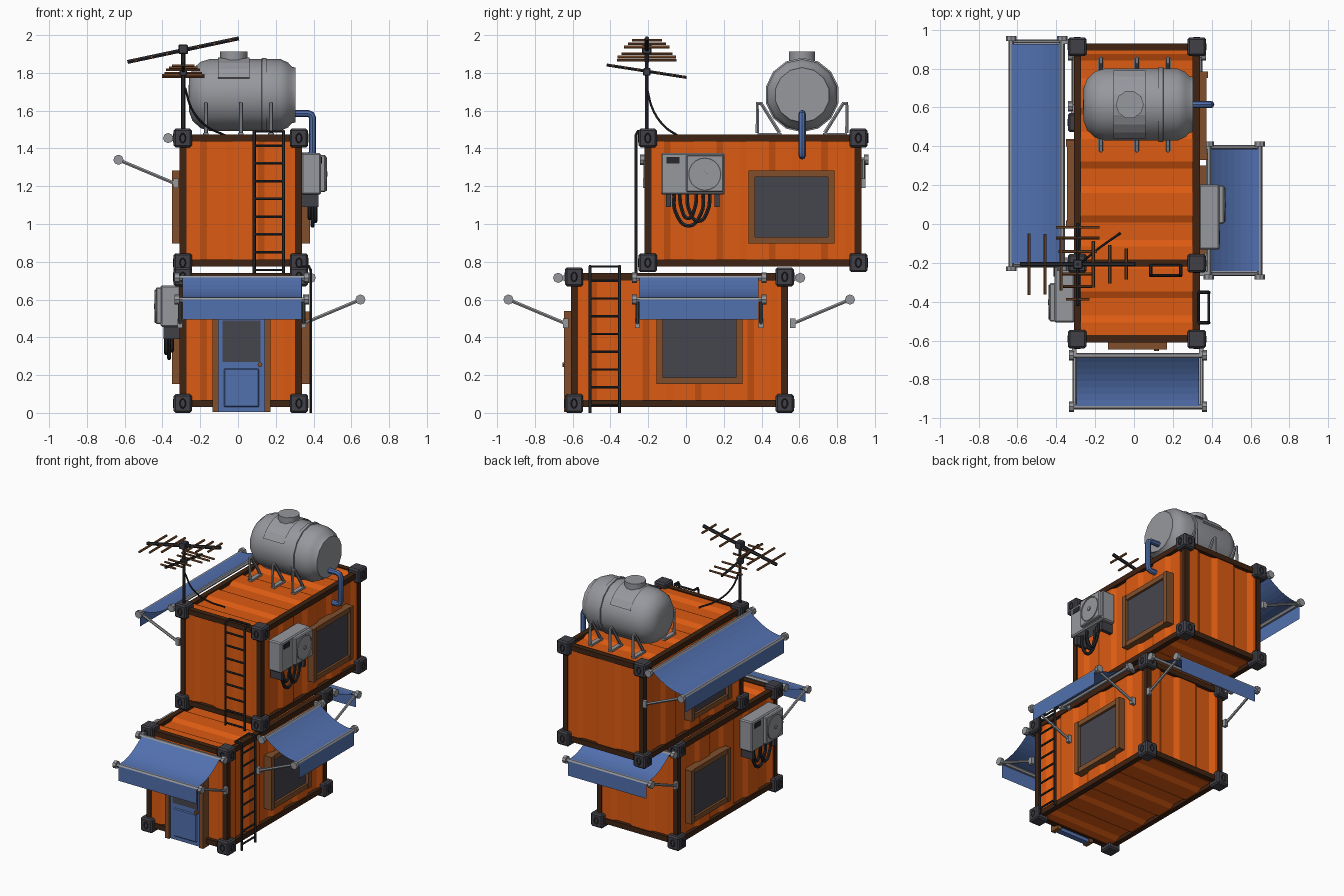
import bpy, bmesh, math
from mathutils import Matrix, Vector

if "Cube" in bpy.data.objects:
    bpy.data.objects.remove(bpy.data.objects["Cube"])

def mat(name, *c):
    m = bpy.data.materials.new(name)
    m.diffuse_color = (*c, 1)
    m.use_nodes = True
    m.node_tree.nodes["Principled BSDF"].inputs["Base Color"].default_value = m.diffuse_color
    return m

ORANGE = mat("orange_paint", 0.72, 0.105, 0.006)
RAIL = mat("dark_brown_steel", 0.05, 0.017, 0.006)
WOOD = mat("brown_trim", 0.22, 0.078, 0.025)
DARK = mat("dark_steel", 0.05, 0.05, 0.062)
BLACK = mat("near_black", 0.022, 0.022, 0.027)
GREY = mat("grey_metal", 0.31, 0.315, 0.34)
BLUE = mat("blue", 0.085, 0.165, 0.43)
GLASS = mat("dark_glass", 0.06, 0.06, 0.075)

F = Matrix()  # current placement frame: local x = along wall, local -y = outwards

def frame(x=0, y=0, z=0, deg=0):
    global F
    F = Matrix.Translation((x, y, z)) @ Matrix.Rotation(math.radians(deg), 4, 'Z')

def add(name, me, m, smooth=None):
    me.transform(F)
    me.materials.clear()
    me.materials.append(m)
    for p in me.polygons:
        p.material_index = 0
        p.use_smooth = False
    ob = bpy.data.objects.new(name, me)
    bpy.context.collection.objects.link(ob)
    if smooth:
        bpy.ops.object.select_all(action='DESELECT')
        ob.select_set(True)
        bpy.context.view_layer.objects.active = ob
        bpy.ops.object.shade_smooth_by_angle(angle=math.radians(smooth))
    return ob

def from_bm(name, bm, m, smooth=None):
    me = bpy.data.meshes.new(name)
    bm.to_mesh(me)
    bm.free()
    return add(name, me, m, smooth)

def box(name, lo, hi, m, bevel=0):
    lo, hi = Vector(lo), Vector(hi)
    bm = bmesh.new()
    bmesh.ops.create_cube(bm, size=1)
    bmesh.ops.scale(bm, vec=hi - lo, verts=bm.verts)
    bmesh.ops.translate(bm, vec=(lo + hi) / 2, verts=bm.verts)
    if bevel:
        bmesh.ops.bevel(bm, geom=bm.edges[:], offset=bevel, segments=1, affect='EDGES')
    return from_bm(name, bm, m)

def tube(name, pts, r, m, res=1, curved=False, cyclic=False):
    cu = bpy.data.curves.new(name, 'CURVE')
    cu.dimensions, cu.bevel_depth, cu.bevel_resolution = '3D', r, res
    cu.use_fill_caps, cu.resolution_u = True, 6
    if curved:
        sp = cu.splines.new('BEZIER')
        sp.bezier_points.add(len(pts) - 1)
        for b, p in zip(sp.bezier_points, pts):
            b.co = p
            b.handle_left_type = b.handle_right_type = 'AUTO'
    else:
        sp = cu.splines.new('POLY')
        sp.points.add(len(pts) - 1)
        for b, p in zip(sp.points, pts):
            b.co = (*p, 1)
    sp.use_cyclic_u = cyclic
    tmp = bpy.data.objects.new("tmp", cu)
    me = bpy.data.meshes.new_from_object(tmp)
    bpy.data.objects.remove(tmp)
    return add(name, me, m, 40)

def strip(name, pts, vec, m):
    """Sheet: a profile swept along a vector."""
    bm = bmesh.new()
    a = [bm.verts.new(p) for p in pts]
    b = [bm.verts.new(Vector(p) + Vector(vec)) for p in pts]
    for i in range(len(pts) - 1):
        bm.faces.new((a[i], a[i + 1], b[i + 1], b[i]))
    return from_bm(name, bm, m)

def panel(name, c, u, v, L, H, n, d=0.018):
    """Corrugated sheet centred on c, facing u x v."""
    c, u, v = Vector(c), Vector(u), Vector(v)
    w, p, prof = u.cross(v), L / n, []
    for i in range(n):
        s = i * p
        prof += [(s, 0), (s + .3 * p, 0), (s + .3 * p + .035, -d), (s + .75 * p, -d), (s + .75 * p + .035, 0)]
    prof.append((L, 0))
    strip(name, [c + u * (s - L / 2) + w * e - v * H / 2 for s, e in prof], v * H, ORANGE)

# Containers: corner castings, rails, corrugated panels
CX, HX = 0.015, 0.325
def container(tag, cy, z0, z1):
    frame(CX, cy, 0)
    hy, t, zm, h = 0.575, 0.038, (z0 + z1) / 2, z1 - z0
    a, b = z0 + .03, z1 - .03
    for sx in (-1, 1):
        for sy in (-1, 1):
            for zc in (z0 + .05, z1 - .05):
                x, y = sx * (HX - .0175), sy * (hy - .0175)
                box(tag + "_corner_casting", (x - .048, y - .048, zc - .05), (x + .048, y + .048, zc + .05), DARK, .01)
                for nx, ny in ((sx, 0), (0, sy)):   # oval lifting holes
                    o = Vector((x + nx * .047, y + ny * .047, zc))
                    q = Vector((ny, nx, 0))
                    ring = [o + q * .015 * math.cos(k * math.pi / 5) + Vector((0, 0, .024 * math.sin(k * math.pi / 5))) for k in range(10)]
                    tube(tag + "_casting_hole_rim", ring, .004, BLACK, 0, cyclic=True)
            x, y = sx * HX, sy * hy
            box(tag + "_post", (min(x, x - sx * t), min(y, y - sy * t), a), (max(x, x - sx * t), max(y, y - sy * t), b), RAIL)
    for z in (a, b - t):
        for s in (-1, 1):
            x, y = s * HX, s * hy
            box(tag + "_side_rail", (min(x, x - s * t), -hy, z), (max(x, x - s * t), hy, z + t), RAIL)
            box(tag + "_end_rail", (-HX, min(y, y - s * t), z), (HX, max(y, y - s * t), z + t), RAIL)
    W, L, H = 2 * HX - .04, 2 * hy - .04, h - .1
    X, Y, Z = Vector((1, 0, 0)), Vector((0, 1, 0)), Vector((0, 0, 1))
    c, e = Vector((0, 0, zm)), .007
    panel(tag + "_front_panel", c - Y * (hy - e), X, Z, W, H, 2)
    panel(tag + "_back_panel", c + Y * (hy - e), -X, Z, W, H, 2)
    panel(tag + "_right_panel", c + X * (HX - e), Y, Z, L, H, 4)
    panel(tag + "_left_panel", c - X * (HX - e), -Y, Z, L, H, 4)
    panel(tag + "_roof", Vector((0, 0, b - e)), Y, -X, L, W, 4)
    panel(tag + "_floor", Vector((0, 0, a + e)), Y, X, L, W, 4)

container("lower", -0.035, 0.0, 0.77)
container("upper", 0.355, 0.745, 1.505)
XR, XL = CX + HX, CX - HX

# Windows
def window(*f):
    frame(*f)
    w, h, t = .228, .193, .035
    for s in (-1, 1):
        box("window_side_frame", (s * (w - t / 2) - t / 2, -.04, -h), (s * (w - t / 2) + t / 2, .02, h), WOOD)
        box("window_cross_frame", (-w + t, -.034, s * (h - t / 2) - t / 2), (w - t, .02, s * (h - t / 2) + t / 2), WOOD)
    box("window_glass", (-w + t, -.018, -h + t), (w - t, .01, h - t), GLASS)

window(XR, 0.558, 1.09, 90)
window(XR, 0.072, 0.345, 90)
window(XL, 0.205, 1.09, -90)
window(XL, 0.21, 0.345, -90)

# Door
frame(0.018, -0.61, 0)
for s in (-1, 1):
    box("door_side_frame", (s * .137 - .016, -.035, .005), (s * .137 + .016, .03, .54), WOOD)
box("door_top_frame", (-.121, -.035, .508), (.121, .03, .54), WOOD)
box("door_leaf", (-.121, -.02, .005), (.121, .02, .508), BLUE)
box("door_glass", (-.1, -.024, .27), (.1, -.01, .49), GLASS)
box("door_lower_panel", (-.093, -.026, .03), (.093, -.01, .235), BLUE, .006)
tube("door_knob", [(.098, -.01, .255), (.098, -.045, .255)], .013, WOOD)

# Awnings
def awning(w, *f):
    frame(*f)
    for n, y, z in (("roller", -.045, 0), ("front_bar", -.308, -.115)):
        tube("awning_" + n, [(-w, y, z), (w, y, z)], .014, GREY)
        for s in (-1, 1):
            tube("awning_end_cap", [(s * w, y, z), (s * (w - .025), y, z)], .027, GREY, 2)
    fw = w - .04
    cloth = [(-fw, -.045 - .263 * k / 8, .012 - .115 * k / 8 - .12 * (k / 8) * (1 - k / 8)) for k in range(9)]
    strip("awning_cloth", cloth + [(-fw, -.322, -.115), (-fw, -.322, -.22)], (2 * fw, 0, 0), BLUE)
    for s in (-1, 1):
        x = s * (w - .028)
        tube("awning_arm", [(x, -.308, -.115), (x, -.01, -.24)], .01, GREY)
        box("awning_bracket", (x - .012, -.02, -.265), (x + .012, .01, -.215), GREY)
        box("awning_roller_bracket", (x - .012, -.045, -.015), (x + .012, .01, .012), GREY)

awning(.355, CX + .005, -.632, .715, 0)
awning(.355, XR, .07, .715, 90)
awning(.355, CX, .56, .715, 180)
awning(.605, XL - .015, .362, 1.455, -90)

# Air conditioners
def air_con(*f):
    frame(*f)
    box("ac_body", (-.168, -.1, -.11), (.168, .005, .11), GREY, .008)
    box("ac_fan_panel", (-.035, -.125, -.095), (.162, -.09, .1), GREY, .006)
    circ = lambda r, y: [(.063 + r * math.cos(k * math.pi / 10), y, r * math.sin(k * math.pi / 10)) for k in range(20)]
    tube("ac_fan_ring", circ(.085, -.126), .005, GREY, cyclic=True)
    tube("ac_fan_hub", [(.063, -.12, 0), (.063, -.134, 0)], .014, GREY, 2)
    for k in range(5):
        a = k * math.tau / 5 + .3
        P = lambda r, b: (.063 + r * math.cos(a + b), -.128, r * math.sin(a + b))
        strip("ac_fan_blade", [P(.012, 0), P(.05, .1), P(.075, .35)], Vector(P(.06, .7)) - Vector(P(.06, .3)), GREY)
    box("ac_vent", (-.14, -.104, .055), (-.07, -.09, .09), BLACK)
    for x in (-.128, .128):
        box("ac_bracket", (x - .013, -.085, -.175), (x + .013, .005, -.1), DARK)
    for x0, x1, d, y in ((-.1, .055, .275, -.055), (-.07, .02, .235, -.04), (-.03, .09, .25, -.07)):
        m = (x0 + x1) / 2
        tube("ac_hose", [(x0, y, -.1), (x0 + .01, y, -.1 - (d - .1) * .6), (m, y, -d), (x1 - .01, y, -.1 - (d - .1) * .6), (x1, y, -.1)], .011, BLACK, curved=True)

air_con(XR, .036, 1.265, 90)
air_con(XL, -.34, .565, -90)

# Ladders
def ladder(h, *f):
    frame(*f)
    for x in (-.078, .078):
        tube("ladder_stile", [(x, -.045, 0), (x, -.045, h - .02), (x, -.035, h), (x, .01, h)], .009, BLACK)
    for k in range(8):
        z = h - .075 - k * .094
        tube("ladder_rung", [(-.078, -.045, z), (.078, -.045, z)], .007, BLACK)
    tube("ladder_top_rung", [(-.078, .008, h), (.078, .008, h)], .007, BLACK)

ladder(.775, XR, -.43, 0, 90)
ladder(.75, .163, -.22, .74, 0)

# Water tank: lathed along x
TX, TY, TZ = 0.0, .615, 1.683
frame(TX, TY, TZ)
prof = [(-.262, 0), (-.26, .085), (-.242, .135), (-.2, .175), (-.15, .19), (.125, .19), (.127, .197), (.15, .197),
        (.152, .19), (.225, .19), (.265, .172), (.285, .15), (.305, .145), (.305, 0)]
bm = bmesh.new()
vs = [bm.verts.new((x, 0, r)) for x, r in prof]
es = [bm.edges.new(e) for e in zip(vs, vs[1:])]
bmesh.ops.spin(bm, geom=vs + es, cent=(0, 0, 0), axis=(1, 0, 0), angle=math.tau, steps=14)
bmesh.ops.remove_doubles(bm, verts=bm.verts, dist=1e-4)
bmesh.ops.recalc_face_normals(bm, faces=bm.faces)
from_bm("water_tank", bm, GREY, 35)
arc = [math.radians(28 + 124 * k / 8) for k in range(9)]
saddle = [(-.105, .199 * math.cos(a), .199 * math.sin(a)) for a in arc]
saddle = [(-.105, .18 * math.cos(arc[0]), .18 * math.sin(arc[0]))] + saddle + [(-.105, .18 * math.cos(arc[-1]), .18 * math.sin(arc[-1]))]
strip("tank_saddle_plate", saddle, (.165, 0, 0), GREY)
tube("tank_filler_cap", [(-.022, 0, .15), (-.022, 0, .23)], .072, GREY, 3)
for x in (-.17, .015, .175):
    for s in (-1, 1):
        y = s * .237
        tube("tank_leg", [(x, y, -.2), (x, y, -.045), (x, y - s * .02, -.045), (x, s * .12, -.2)], .011, GREY)
        box("tank_leg_foot", (x - .015, min(y, s * .11), -.215), (x + .015, max(y, s * .11), -.2), GREY)

# Tank outlet pipe
frame()
tube("outlet_pipe", [(.28, TY, 1.585), (.37, TY, 1.585), (.388, TY, 1.578), (.395, TY, 1.56), (.395, TY, 1.385),
                     (.388, TY, 1.367), (.37, TY, 1.36), (.32, TY, 1.36)], .019, BLUE, 2)

# Antenna
frame(-.29, -.207, 0)
tube("antenna_mast", [(0, 0, 1.45), (0, 0, 1.95)], .011, BLACK)
box("antenna_clamp", (-.025, -.025, 1.9), (.025, .025, 1.95), DARK, .005)
box("antenna_lower_clamp", (-.02, -.02, 1.785), (.02, .02, 1.825), DARK, .005)
tube("antenna_upper_boom", [(-.295, 0, 1.858), (.295, 0, 1.983)], .012, BLACK)
for x, h in ((-.25, .158), (-.168, .155), (-.085, .135), (.08, .12), (.165, .1), (.25, .08)):
    z = 1.92 + x * .212
    tube("antenna_upper_element", [(x, -h, z), (x, h, z)], .008, WOOD)
tube("antenna_lower_boom", [(0, -.213, 1.842), (0, .21, 1.776)], .009, BLACK)
for y, h in ((-.18, .06), (-.115, .075), (-.05, .09), (.065, .1), (.135, .112), (.19, .112)):
    z = 1.809 - y * .156
    tube("antenna_lower_element", [(-h, y, z), (h, y, z)], .007, WOOD)
tube("antenna_cable", [(.01, 0, 1.72), (.045, .03, 1.61), (.12, .09, 1.52), (.22, .16, 1.47)], .006, BLACK, curved=True)
